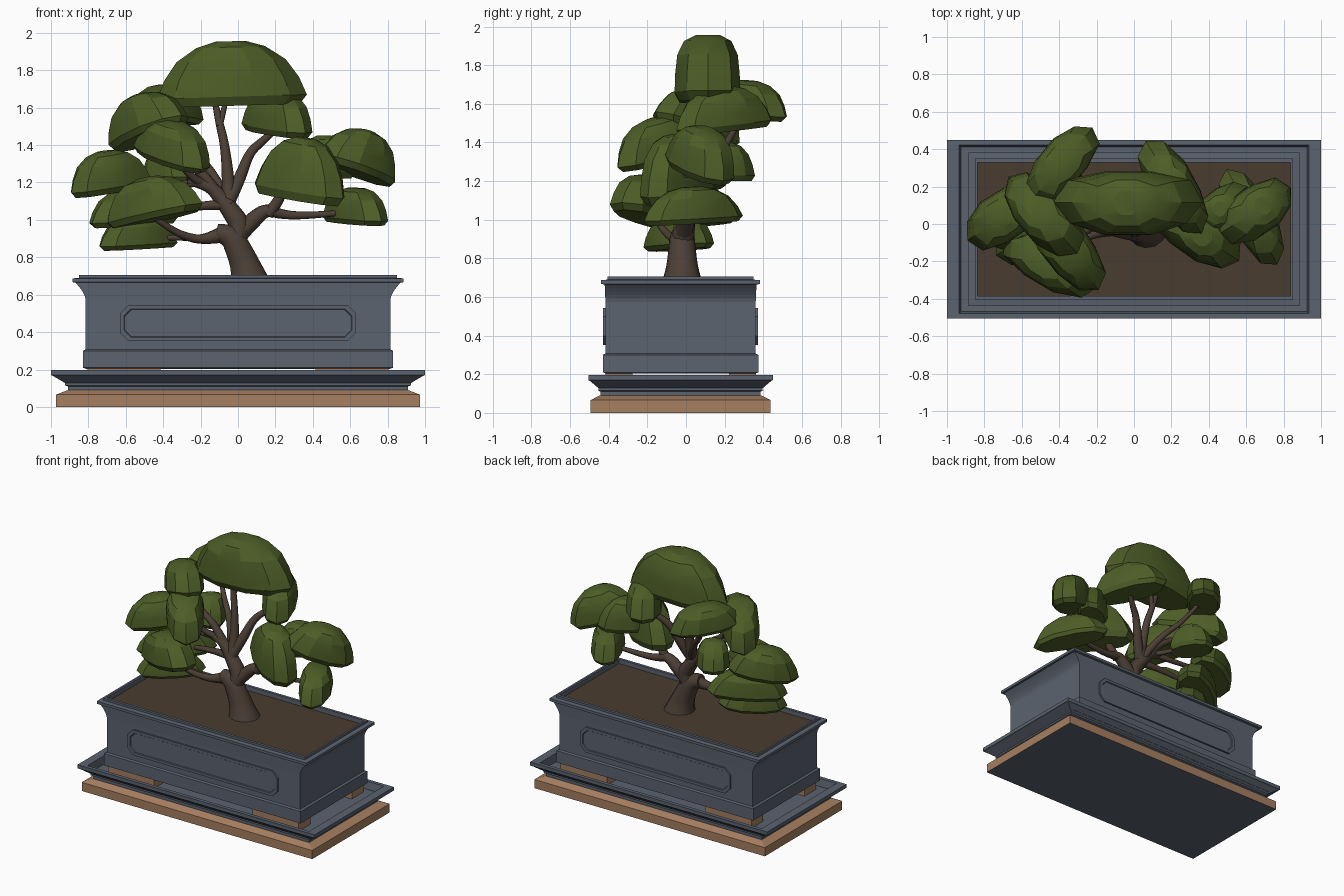
import bpy, bmesh, math
from mathutils import Vector, Matrix

if "Cube" in bpy.data.objects:
    bpy.data.objects.remove(bpy.data.objects["Cube"])

CY = -0.028  # the pot and tray sit slightly forward of the canopy centre


def mat(name, rgb):
    m = bpy.data.materials.new(name)
    m.diffuse_color = (*rgb, 1)
    m.use_nodes = True
    m.node_tree.nodes["Principled BSDF"].inputs["Base Color"].default_value = m.diffuse_color
    return m


SLATE = mat("slate_glaze", (0.105, 0.125, 0.16))
WOOD = mat("warm_wood", (0.38, 0.21, 0.115))
LEAF = mat("leaf_green", (0.075, 0.11, 0.02))
BARK = mat("bark_brown", (0.072, 0.05, 0.036))
SOIL = mat("soil_brown", (0.068, 0.045, 0.028))


def finish(bm, name, *mats):
    bmesh.ops.recalc_face_normals(bm, faces=bm.faces)
    me = bpy.data.meshes.new(name)
    bm.to_mesh(me)
    bm.free()
    ob = bpy.data.objects.new(name, me)
    bpy.context.collection.objects.link(ob)
    for m in mats:
        me.materials.append(m)
    return ob


def smooth(ob, deg):
    bpy.ops.object.select_all(action='DESELECT')
    ob.select_set(True)
    bpy.context.view_layer.objects.active = ob
    bpy.ops.object.shade_smooth_by_angle(angle=math.radians(deg))


def skin(bm, rings):
    """Bridge successive closed rings of points and cap both ends."""
    vs = [[bm.verts.new(p) for p in r] for r in rings]
    for a, b in zip(vs, vs[1:]):
        for i in range(len(a)):
            j = (i + 1) % len(a)
            bm.faces.new((a[i], a[j], b[j], b[i]))
    bm.faces.new(vs[0][::-1])
    bm.faces.new(vs[-1])


def rect_loft(name, sections, *mats, cx=0, cy=CY):
    """Stack of rectangles given as (half x, half y, z)."""
    bm = bmesh.new()
    skin(bm, [[(cx + sx * hx, cy + sy * hy, z) for sx, sy in
               ((-1, -1), (1, -1), (1, 1), (-1, 1))] for hx, hy, z in sections])
    return finish(bm, name, *mats)


# wooden plinth with a slate-coloured underside
base = rect_loft("wood_plinth", [(.972, .466, 0), (.972, .466, .066), (.91, .42, .09)], WOOD, SLATE)
for f in base.data.polygons:
    if f.normal.z < -.9:
        f.material_index = 1

# drip tray with moulded edge and sunken floor
rect_loft("drip_tray", [(.91, .415, .088), (.91, .415, .11), (.925, .425, .115), (.925, .425, .128),
                        (.99, .47, .166), (1, .478, .17), (1, .478, .197), (.935, .45, .197),
                        (.925, .44, .14)], SLATE)

# four wooden feet between tray and pot
for sx in (-1, 1):
    for sy in (-1, 1):
        rect_loft("pot_foot", [(.195, .07, .138), (.195, .07, .21)], WOOD, cx=sx * .61, cy=CY + sy * .32)

# pot: base band, straight body, end flare, rim and lip
pot = [(.81, .385, .203), (.83, .403, .21), (.83, .403, .3), (.815, .389, .307), (.815, .389, .575)]
for i in range(1, 6):
    t = i / 5
    pot.append((.815 + .055 * t ** 1.6, .389 + .004 * t, .575 + .09 * t))
pot += [(.884, .411, .667), (.884, .411, .687), (.849, .378, .69), (.849, .378, .706),
        (.836, .357, .706), (.836, .357, .66)]
rect_loft("pot", pot, SLATE)
rect_loft("soil", [(.836, .357, .64), (.836, .357, .672)], SOIL)


# chamfered panels on front and back
def octagon(hx, hz, c, y):
    q = [(-hx, -hz + c), (-hx + c, -hz), (hx - c, -hz), (hx, -hz + c)]
    return [(x, y, .448 + z) for x, z in q + [(-x, -z) for x, z in q]]


for s, nm in ((-1, "front_panel"), (1, "back_panel")):
    y0, y1, y2 = (CY + s * d for d in (.38, .402, .396))
    bm = bmesh.new()
    skin(bm, [octagon(.632, .096, .045, y0), octagon(.632, .096, .045, y1),
              octagon(.61, .076, .038, y1), octagon(.606, .072, .037, y2)])
    finish(bm, nm, SLATE)


# trunk and branches as tapered curves of (x, y, z, radius)
def branch(name, pts, res=3):
    cu = bpy.data.curves.new(name, 'CURVE')
    cu.dimensions = '3D'
    cu.bevel_depth = 1
    cu.bevel_resolution = res
    cu.use_fill_caps = True
    cu.resolution_u = 4
    sp = cu.splines.new('NURBS')
    sp.points.add(len(pts) - 1)
    for p, (x, y, z, r) in zip(sp.points, pts):
        p.co = (x, y, z, 1)
        p.radius = r
    sp.order_u = 3
    sp.use_endpoint_u = True
    ob = bpy.data.objects.new(name, cu)
    bpy.context.collection.objects.link(ob)
    bpy.ops.object.select_all(action='DESELECT')
    ob.select_set(True)
    bpy.context.view_layer.objects.active = ob
    bpy.ops.object.convert(target='MESH')
    ob = bpy.context.object
    ob.data.materials.clear()
    ob.data.materials.append(BARK)
    smooth(ob, 50)


branch("trunk", [(.065, -.02, .65, .115), (.05, -.02, .73, .085), (.0, -.02, .85, .07),
                 (-.04, -.02, .92, .065), (-.115, -.02, .935, .045)], 5)
branch("low_left_branch", [(-.09, -.02, .92, .045), (-.18, -.04, .89, .026), (-.28, -.08, .91, .022),
                           (-.36, -.12, .95, .018), (-.46, -.17, 1.02, .014)])
branch("lowest_left_twig", [(-.2, -.05, .9, .02), (-.32, -.04, .91, .016), (-.48, -.02, .9, .012)])
branch("main_limb", [(-.03, -.02, .87, .06), (.03, -.01, .95, .058), (-.04, 0, 1.05, .05),
                     (-.1, .01, 1.13, .04), (-.16, .01, 1.19, .032), (-.27, .0, 1.21, .022)])
branch("right_limb", [(-.02, -.02, .9, .05), (.06, 0, .98, .048), (.15, 0, 1.06, .036),
                      (.22, .01, 1.03, .026), (.36, .02, 1.02, .02), (.58, .04, 1.04, .014)])
branch("right_upper_twig", [(.16, 0, 1.03, .032), (.22, -.01, 1.1, .03), (.24, -.02, 1.18, .022),
                            (.42, .06, 1.27, .016), (.58, .06, 1.3, .012)])
branch("top_limb", [(-.05, .0, 1.08, .04), (-.05, .03, 1.2, .034), (-.07, .06, 1.4, .024),
                    (-.1, .09, 1.52, .022), (-.13, .11, 1.66, .014)])
branch("top_twig", [(-.1, .08, 1.5, .018), (-.08, .1, 1.57, .016), (-.06, .11, 1.66, .012)])
branch("upper_right_limb", [(-.05, 0, 1.1, .038), (.01, .05, 1.22, .034), (.06, .1, 1.36, .026),
                            (.13, .14, 1.42, .022), (.22, .2, 1.5, .014)])
branch("upper_left_limb", [(-.12, .01, 1.15, .034), (-.2, .02, 1.27, .026), (-.34, .03, 1.35, .02),
                           (-.46, .04, 1.5, .012)])
branch("back_left_limb", [(-.07, .02, 1.12, .03), (-.14, .12, 1.27, .024), (-.28, .22, 1.4, .018),
                          (-.38, .31, 1.58, .012)])
branch("front_left_twig", [(-.2, .0, 1.2, .024), (-.28, -.05, 1.24, .018), (-.36, -.12, 1.38, .012)])
branch("far_left_twig", [(-.22, 0, 1.2, .024), (-.4, .04, 1.17, .018), (-.68, .05, 1.2, .012)])
branch("lower_left_twig", [(-.08, .0, 1.08, .03), (-.25, .03, 1.08, .02), (-.52, .05, 1.02, .012)])
branch("back_left_twig", [(-.18, .01, 1.19, .02), (-.27, .12, 1.2, .016), (-.37, .2, 1.25, .01)])

# faceted dome pads: centre x, y, base z, half length, half width, height, heading, slope
PADS = [
    (-.03, .115, 1.61, .40, .172, .345, 0, .03),
    (.21, .2, 1.46, .29, .12, .23, -59, -.1),
    (-.39, .315, 1.53, .26, .12, .19, 50, -.1),
    (.32, -.04, 1.11, .285, .125, .33, -33, -.15),
    (.63, .06, 1.245, .25, .13, .24, 33, -.32),
    (.46, .08, 1.22, .19, .1, .23, 40, 0),
    (.63, .04, .98, .29, .11, .19, -62, -.05),
    (-.48, .04, 1.44, .29, .13, .235, -48, .32),
    (-.36, -.12, 1.31, .29, .13, .22, -54, -.25),
    (-.68, .05, 1.15, .25, .13, .22, 33, .15),
    (-.44, -.2, 1.0, .295, .14, .23, -28, .2),
    (-.55, .05, .97, .28, .13, .2, 35, .06),
    (-.37, .2, 1.2, .17, .11, .2, -55, 0),
    (-.54, -.03, .845, .24, .13, .17, 35, .05),
]
# profile: length factor, width factor, height factor
PROFILE = [(.9, .85, 0), (1, 1, .14), (.9, .98, .42), (.73, .92, .7), (.46, .72, .91), (.2, .38, 1)]
SEG = 10
for k, (cx, cy, cz, hl, hw, h, head, slope) in enumerate(PADS):
    tf = (Matrix.Translation((cx, cy, cz)) @ Matrix.Rotation(math.radians(head), 4, 'Z')
          @ Matrix.Rotation(-math.atan(slope), 4, 'Y'))
    rings = []
    for fl, fw, fz in PROFILE:
        ring = []
        for i in range(SEG):
            a = 2 * math.pi * i / SEG
            c, s = math.cos(a), math.sin(a)
            wob = 1 + .04 * math.sin(3 * a + k * 1.7)   # slight hand-cut irregularity
            px = hl * fl * c * (wob if abs(c) < .95 else 1)
            py = hw * fw * math.copysign(min(1, abs(s) ** .8 * 1.03), s) * wob
            ring.append(tf @ Vector((px, py, h * fz)))
        rings.append(ring)
    bm = bmesh.new()
    skin(bm, rings)
    smooth(finish(bm, "foliage_pad", LEAF), 22)
